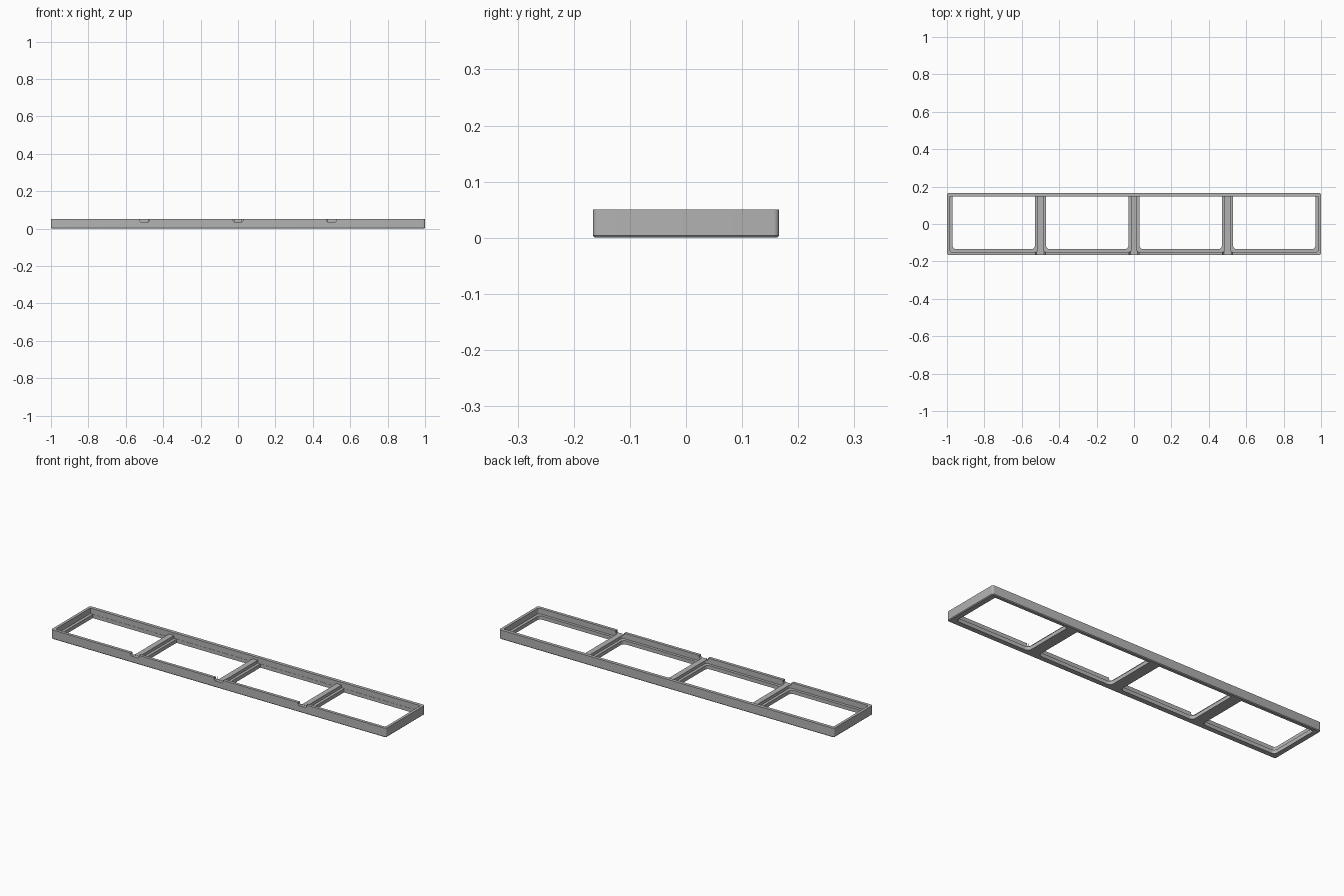
import bpy, bmesh, math

default = bpy.data.objects.get("Cube")
if default:
    bpy.data.objects.remove(default, do_unlink=True)

HALF_X, HALF_Y, HEIGHT = 1.0, 0.166, 0.05
LEDGE_Z, DIVIDER_Z = 0.02, 0.036

grey = bpy.data.materials.new("mid_grey")
grey.use_nodes = True
grey.diffuse_color = (0.45, 0.45, 0.45, 1)
grey.node_tree.nodes["Principled BSDF"].inputs["Base Color"].default_value = grey.diffuse_color


def rounded_rect(x0, x1, y0, y1, front_r, back_r, steps=5):
    """Counter-clockwise outline with separate front and back corner radii."""
    corners = [(x0, y0, 1, 1, front_r, 180), (x1, y0, -1, 1, front_r, 270),
               (x1, y1, -1, -1, back_r, 0), (x0, y1, 1, -1, back_r, 90)]
    points = []
    for x, y, sx, sy, r, start in corners:
        if r == 0:
            points.append((x, y))
            continue
        for i in range(steps + 1):
            a = math.radians(start + 90 * i / steps)
            points.append((x + sx * r + r * math.cos(a), y + sy * r + r * math.sin(a)))
    return points


def loft(name, rings):
    """Closed solid through matching rings of 3D points."""
    bm = bmesh.new()
    loops = [[bm.verts.new(p) for p in ring] for ring in rings]
    n = len(loops[0])
    for low, high in zip(loops, loops[1:]):
        for i in range(n):
            j = (i + 1) % n
            bm.faces.new((low[i], low[j], high[j], high[i]))
    bm.faces.new(loops[0][::-1])
    bm.faces.new(loops[-1])
    bmesh.ops.recalc_face_normals(bm, faces=bm.faces)
    mesh = bpy.data.meshes.new(name)
    bm.to_mesh(mesh)
    bm.free()
    mesh.materials.append(grey)
    obj = bpy.data.objects.new(name, mesh)
    bpy.context.collection.objects.link(obj)
    return obj


def upright(outline, z):
    return [(x, y, z) for x, y in outline]


def cut(target, cutter):
    cutter.hide_render = True
    mod = target.modifiers.new("cut", 'BOOLEAN')
    mod.operation, mod.solver, mod.object = 'DIFFERENCE', 'EXACT', cutter
    bpy.context.view_layer.objects.active = target
    bpy.ops.object.modifier_apply(modifier=mod.name)
    bpy.data.objects.remove(cutter, do_unlink=True)


# Outer body with rounded uprights and a chamfered underside
def body_ring(inset, z):
    x, y = HALF_X - inset, HALF_Y - inset
    return upright(rounded_rect(-x, x, -y, y, 0.01 - inset, 0.01 - inset), z)


frame = loft("window_frame", [body_ring(0.004, 0), body_ring(0, 0.004), body_ring(0, HEIGHT)])

# Four bays: a wide pocket above a narrower opening leaves a ledge
for x in (-0.75, -0.25, 0.25, 0.75):
    pocket = rounded_rect(x - 0.235, x + 0.235, -0.15, 0.148, 0.012, 0)
    opening = rounded_rect(x - 0.22, x + 0.22, -0.135, 0.147, 0.02, 0)
    cut(frame, loft("pocket_cutter", [upright(pocket, LEDGE_Z), upright(pocket, 0.07)]))
    cut(frame, loft("opening_cutter", [upright(opening, -0.02), upright(opening, 0.03)]))

# Lowered dividers and the notches in the front wall
for x in (-0.5, 0, 0.5):
    top = rounded_rect(x - 0.02, x + 0.02, -0.149, 0.147, 0, 0)
    cut(frame, loft("divider_cutter", [upright(top, DIVIDER_Z), upright(top, 0.07)]))
    profile = [(-0.02, 0.035), (0.02, 0.035), (0.026, 0.041), (0.026, 0.07),
               (-0.026, 0.07), (-0.026, 0.041)]
    cut(frame, loft("notch_cutter", [[(x + px, y, pz) for px, pz in profile]
                                     for y in (-0.2, -0.148)]))

bpy.ops.object.select_all(action='DESELECT')
frame.select_set(True)
bpy.context.view_layer.objects.active = frame
bpy.ops.object.shade_smooth_by_angle(angle=math.radians(30))
